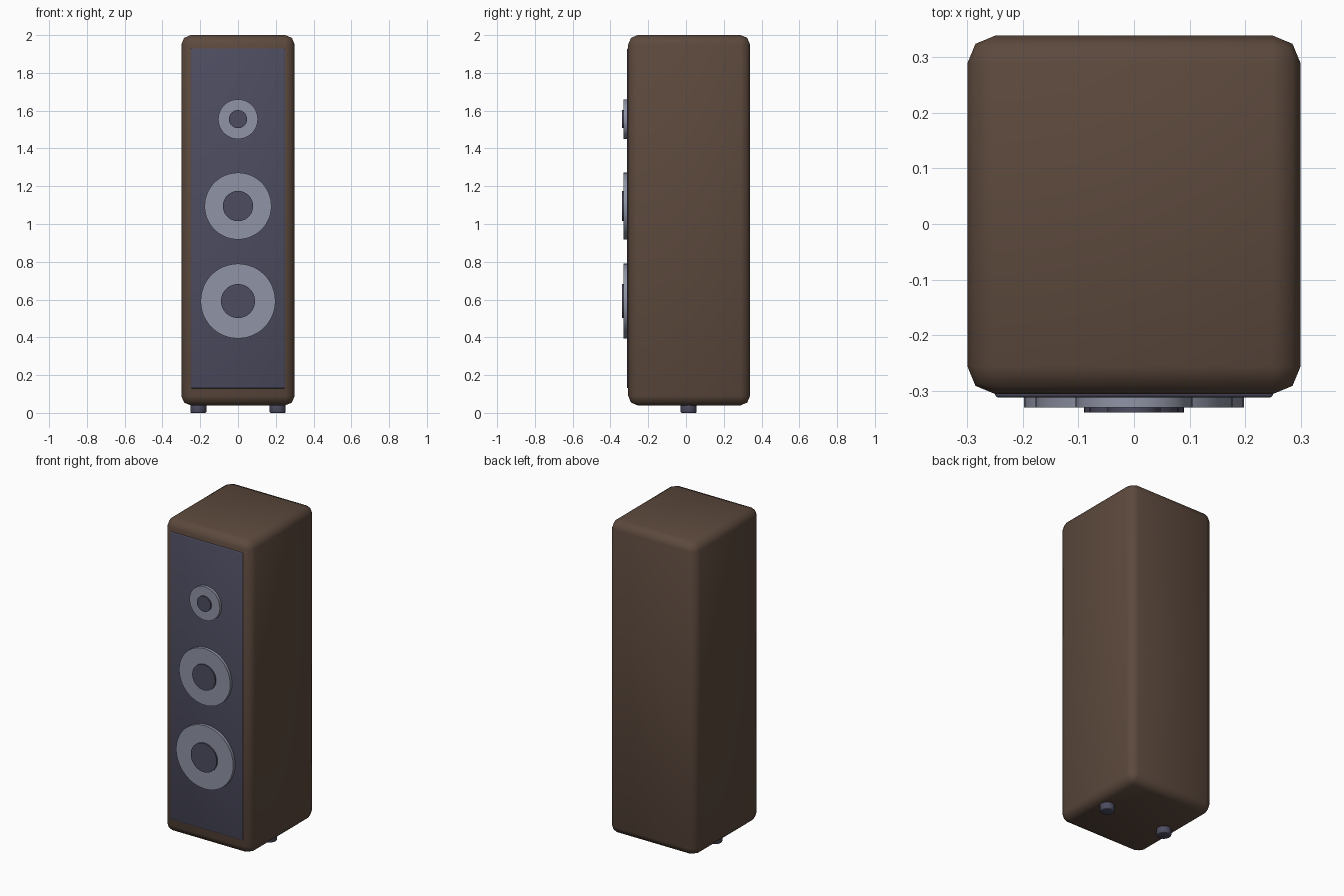
import bpy
import math

default_cube = bpy.data.objects.get("Cube")
if default_cube:
    bpy.data.objects.remove(default_cube, do_unlink=True)


def make_material(name, rgb):
    """Flat material from 0-255 sRGB values."""
    linear = [((c / 255 + 0.055) / 1.055) ** 2.4 for c in rgb] + [1]
    mat = bpy.data.materials.new(name)
    mat.use_nodes = True
    mat.diffuse_color = linear
    mat.node_tree.nodes["Principled BSDF"].inputs["Base Color"].default_value = linear
    return mat


brown = make_material("walnut brown", (92, 73, 61))
slate = make_material("slate", (77, 76, 96))
grey = make_material("silver grey", (144, 148, 165))


def finish(name, mat, bevel, segments):
    obj = bpy.context.object
    obj.name = name
    obj.data.materials.append(mat)
    if bevel:
        mod = obj.modifiers.new("rounding", 'BEVEL')
        mod.width, mod.segments = bevel, segments
        mod.limit_method = 'ANGLE'
        bpy.ops.object.modifier_apply(modifier=mod.name)
    bpy.ops.object.shade_smooth_by_angle(angle=math.radians(50))
    return obj


def box(name, low, high, mat, bevel, segments):
    centre = [(a + b) / 2 for a, b in zip(low, high)]
    bpy.ops.mesh.primitive_cube_add(size=1, location=centre)
    bpy.context.object.scale = [b - a for a, b in zip(low, high)]
    bpy.ops.object.transform_apply(location=False, rotation=False, scale=True)
    return finish(name, mat, bevel, segments)


def disc(name, radius, y_front, y_back, z, mat):
    """Round plate facing the front."""
    bpy.ops.mesh.primitive_cylinder_add(
        vertices=48, radius=radius, depth=y_back - y_front,
        location=(0, (y_front + y_back) / 2, z), rotation=(math.pi / 2, 0, 0))
    return finish(name, mat, 0, 1)


# Cabinet and front baffle
box("cabinet", (-0.3, -0.306, 0.04), (0.3, 0.339, 2), brown, 0.05, 2)
box("front_baffle", (-0.25, -0.312, 0.13), (0.25, -0.28, 1.93), slate, 0.005, 2)

# Drivers: a pale ring with a dark raised centre
for label, z, ring, centre in (("tweeter", 1.555, 0.105, 0.048),
                               ("midrange", 1.095, 0.177, 0.08),
                               ("woofer", 0.592, 0.198, 0.09)):
    disc(label + "_ring", ring, -0.33, -0.305, z, grey)
    disc(label + "_centre", centre, -0.339, -0.31, z, slate)

# Feet
for side, x in (("left", 0.21), ("right", -0.21)):
    bpy.ops.mesh.primitive_cylinder_add(vertices=24, radius=0.042, depth=0.05,
                                        location=(x, 0.014, 0.025))
    finish(side + "_foot", slate, 0.006, 2)
